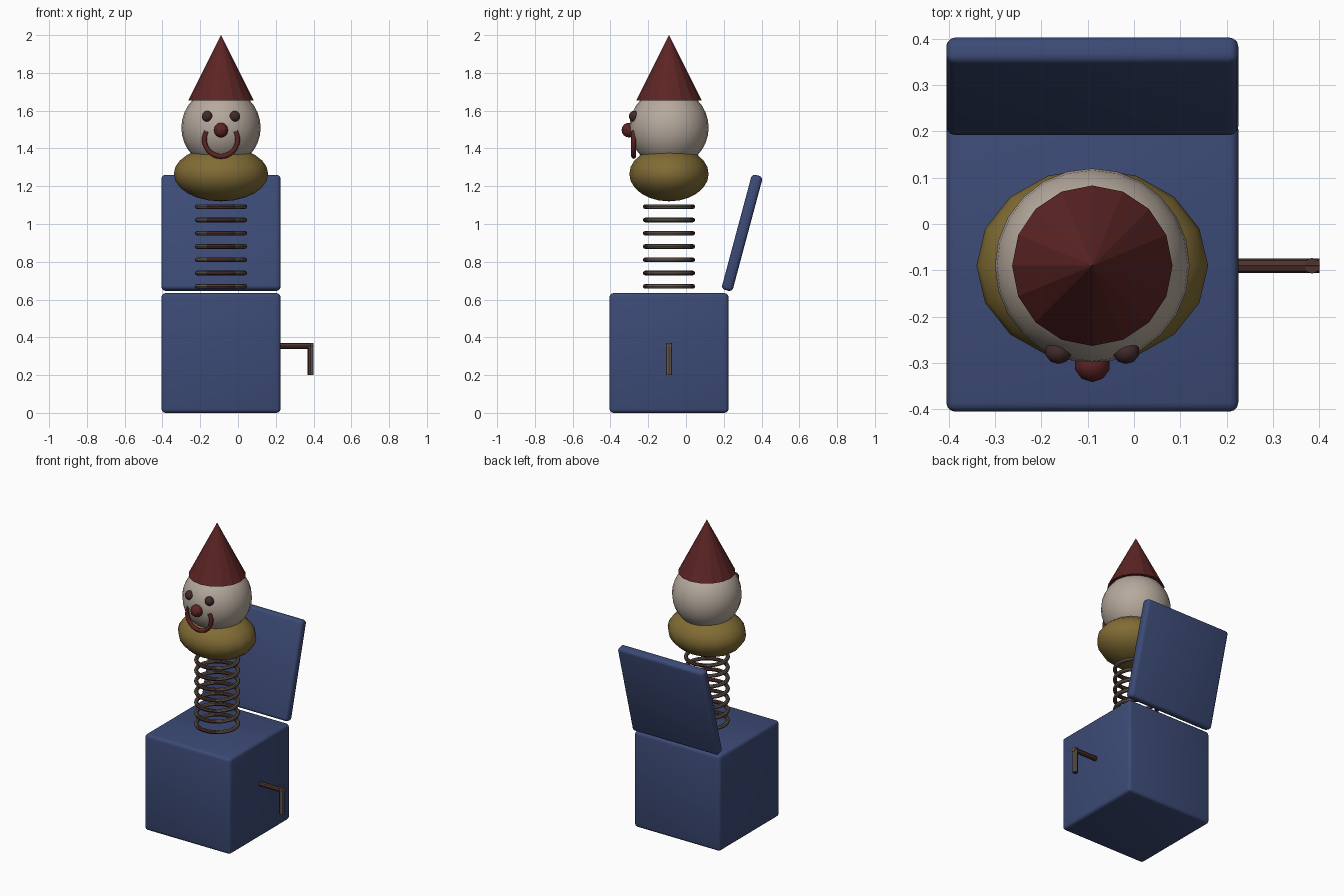
import bpy, bmesh, math
from mathutils import Matrix, Vector

old = bpy.data.objects.get("Cube")
if old:
    bpy.data.objects.remove(old, do_unlink=True)


def material(name, rgb):
    m = bpy.data.materials.new(name)
    m.use_nodes = True
    m.diffuse_color = (*rgb, 1)
    m.node_tree.nodes["Principled BSDF"].inputs["Base Color"].default_value = (*rgb, 1)
    return m


BLUE = material("box blue", (0.045, 0.069, 0.18))
RED = material("dark red", (0.11, 0.018, 0.018))
CREAM = material("cream", (0.47, 0.4, 0.34))
YELLOW = material("mustard yellow", (0.22, 0.15, 0.035))
BROWN = material("rusty brown", (0.075, 0.032, 0.027))
GREY = material("worn grey", (0.13, 0.1, 0.078))
EYE = material("eye brown", (0.055, 0.024, 0.024))
AXIS = -0.09  # x and y of the toy's upright centre line


def finish(name, mats, smooth=True):
    ob = bpy.context.object
    ob.name = name
    for m in mats:
        ob.data.materials.append(m)
    bpy.ops.object.transform_apply(location=False, rotation=True, scale=True)
    if smooth:
        bpy.ops.object.shade_smooth_by_angle(angle=math.radians(35))
    return ob


def block(name, loc, size, tilt=0):
    bpy.ops.mesh.primitive_cube_add(size=1, location=loc)
    ob = bpy.context.object
    ob.scale = size
    bpy.ops.object.transform_apply(location=False, rotation=False, scale=True)
    bev = ob.modifiers.new("rounded edges", 'BEVEL')
    bev.width, bev.segments = 0.02, 3
    bpy.ops.object.modifier_apply(modifier=bev.name)
    ob.rotation_euler.x = tilt
    return finish(name, [BLUE])


def ball(name, mat, loc, size, segments=16, rings=12):
    bpy.ops.mesh.primitive_uv_sphere_add(segments=segments, ring_count=rings, location=loc)
    bpy.context.object.scale = size
    return finish(name, [mat])


def rod(name, start, end, radius):
    a, b = Vector(start), Vector(end)
    bpy.ops.mesh.primitive_cylinder_add(vertices=8, radius=radius, depth=(b - a).length,
                                        location=(a + b) / 2)
    bpy.context.object.rotation_euler = (b - a).to_track_quat('Z', 'Y').to_euler()
    ob = finish(name, [BROWN, GREY])
    # worn outer side
    for p in ob.data.polygons:
        p.material_index = int(p.normal.x > 0.3)
    return ob


# Box and open lid
block("box", (AXIS, AXIS, 0.317), (0.63, 0.63, 0.634))
block("lid", (AXIS, 0.297, 0.953), (0.63, 0.06, 0.63), -math.radians(15))

# Crank on the left side
rod("crank_axle", (0.2, AXIS, 0.355), (0.4, AXIS, 0.355), 0.016)
rod("crank_handle", (0.384, AXIS, 0.2), (0.384, AXIS, 0.37), 0.017)

# Spring made of stacked rings, worn on both sides
for i in range(7):
    bpy.ops.mesh.primitive_torus_add(major_radius=0.126, minor_radius=0.0125,
                                     major_segments=32, minor_segments=8,
                                     location=(AXIS, AXIS, 0.67 + i * 0.0703))
    ring = finish(f"spring_ring_{i + 1}", [BROWN, GREY])
    for p in ring.data.polygons:
        p.material_index = int(abs(p.center.x) > 0.08)

# Collar, head and hat
ball("collar", YELLOW, (AXIS, AXIS, 1.265), (0.25, 0.21, 0.145))
ball("head", CREAM, (AXIS, AXIS, 1.51), (0.21, 0.21, 0.21), 24, 16)
bpy.ops.mesh.primitive_cone_add(vertices=16, radius1=0.173, depth=0.345,
                                location=(AXIS, AXIS, 1.8275))
finish("hat", [RED], smooth=False)

# Face
for side, label in ((-1, "right"), (1, "left")):
    ball(f"{label}_eye", EYE, (AXIS + side * 0.073, -0.275, 1.57), (0.029, 0.027, 0.029), 10, 8)
ball("nose", RED, (AXIS, -0.302, 1.497), (0.039, 0.039, 0.039), 10, 8)

# Smile: a round tube along an arc, open at the top
curve = bpy.data.curves.new("smile", 'CURVE')
curve.dimensions = '3D'
curve.bevel_depth, curve.bevel_resolution = 0.013, 2
curve.use_fill_caps = True
arc = curve.splines.new('POLY')
steps = 24
arc.points.add(steps)
for i, pt in enumerate(arc.points):
    t = math.radians(150 + 240 * i / steps)
    pt.co = (AXIS + 0.088 * math.cos(t), -0.277, 1.446 + 0.088 * math.sin(t), 1)
curve.materials.append(RED)
smile = bpy.data.objects.new("smile", curve)
bpy.context.collection.objects.link(smile)
